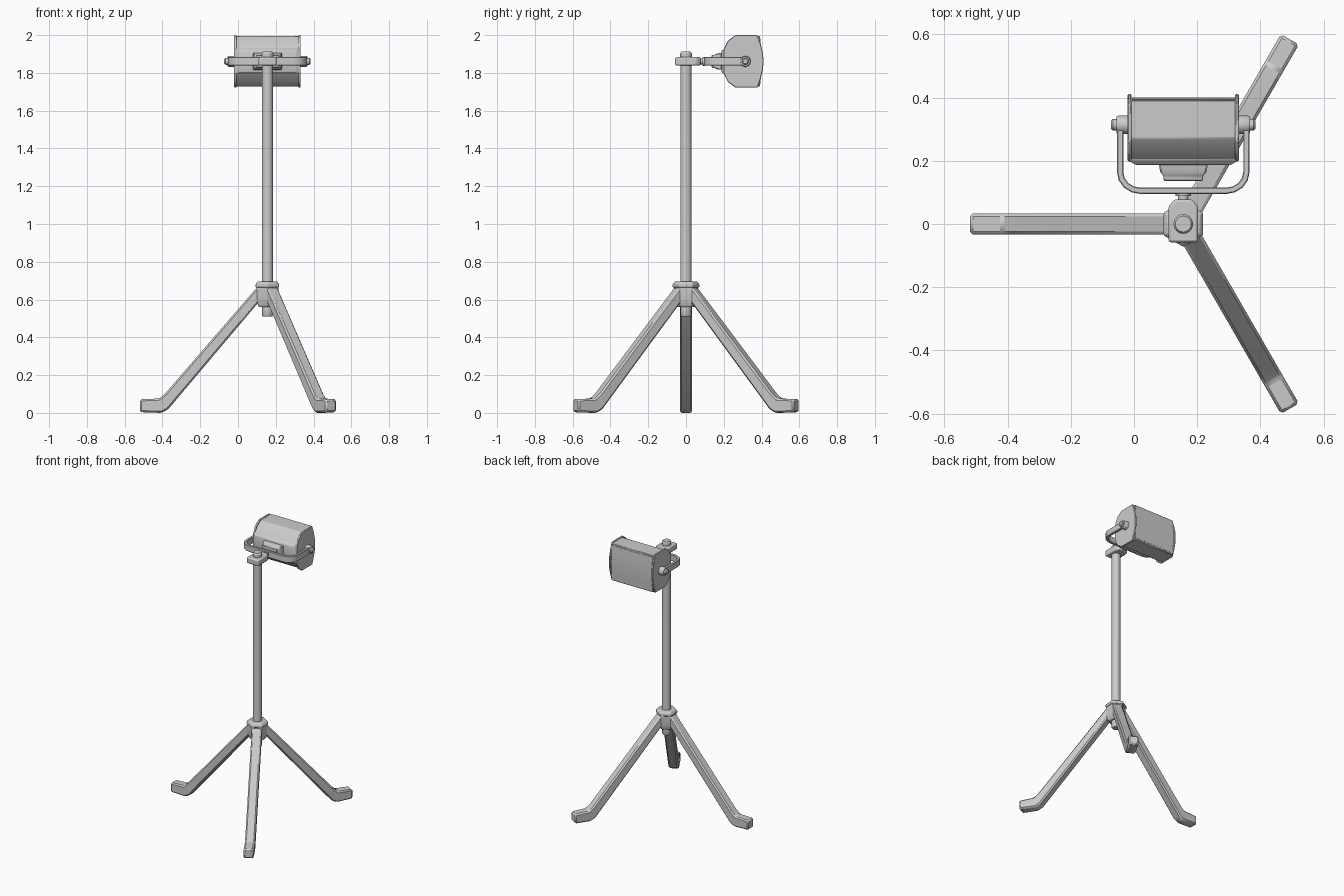
import bpy, bmesh
from math import pi, sin, cos, radians
from mathutils import Matrix, Vector

if "Cube" in bpy.data.objects:
    bpy.data.objects.remove(bpy.data.objects["Cube"])

PX = 0.156          # x of the pole axis (and lamp centre)
ZH = 1.861          # height of the lamp pivot


def finish(name, bm, bevel=0, segs=1, smooth=True):
    bmesh.ops.recalc_face_normals(bm, faces=bm.faces)
    me = bpy.data.meshes.new(name)
    bm.to_mesh(me)
    bm.free()
    ob = bpy.data.objects.new(name, me)
    bpy.context.collection.objects.link(ob)
    if bevel:
        m = ob.modifiers.new("bevel", 'BEVEL')
        m.width, m.segments, m.limit_method = bevel, segs, 'ANGLE'
        m.angle_limit = radians(25)
    if smooth:
        bpy.ops.object.select_all(action='DESELECT')
        ob.select_set(True)
        bpy.context.view_layer.objects.active = ob
        bpy.ops.object.shade_smooth_by_angle(angle=radians(32))
    return ob


def loft(name, rings, bevel=0, segs=1, smooth=True):
    """Skin a list of equal-length closed rings and cap both ends."""
    bm = bmesh.new()
    vs = [[bm.verts.new(p) for p in r] for r in rings]
    n = len(vs[0])
    for a, b in zip(vs, vs[1:]):
        for i in range(n):
            j = (i + 1) % n
            bm.faces.new((a[i], a[j], b[j], b[i]))
    bm.faces.new(vs[0][::-1])
    bm.faces.new(vs[-1])
    return finish(name, bm, bevel, segs, smooth)


def turned(name, prof, sides=24, axis='Z', at=(PX, 0, 0), rot=0, bevel=0):
    """Stack of rings from (radius, position) pairs along an axis."""
    def pt(r, h, a):
        c, s = r * cos(a), r * sin(a)
        v = {'Z': (c, s, h), 'X': (h, c, s), 'Y': (c, h, s)}[axis]
        return Vector(v) + Vector(at)
    return loft(name, [[pt(r, h, rot + 2 * pi * i / sides) for i in range(sides)]
                       for r, h in prof], bevel)


# Pole with top cap
turned("pole", [(.025, .51), (.03, .518), (.03, .56), (.029, .57), (.029, 1.9)])
turned("pole_cap", [(.031, 1.875), (.031, 1.903), (.025, 1.912)])

# Hexagonal hub with collar
turned("hub", [(.052, .56), (.06, .575), (.066, .6), (.066, .67)], 6, rot=pi / 2, bevel=.004)
turned("hub_collar", [(.072, .665), (.072, .682), (.06, .695)], 6, rot=pi / 2, bevel=.003)

# Three bent legs with flat feet, (radius, height) side profile
leg = [(.675, .004), (.675, .072), (.572, .076), (.542, .102),
       (.055, .665), (.03, .665), (.03, .57), (.05, .582), (.525, .02), (.56, .0)]
for k, ang in enumerate((60, 180, 300)):
    ob = loft(f"leg_{k + 1}", [[(r, s, z) for r, z in leg] for s in (-.033, .033)], .011)
    ob.matrix_world = Matrix.Translation((PX, 0, 0)) @ Matrix.Rotation(radians(ang), 4, 'Z')

# Clamp block on the pole, and its short stem to the yoke
clamp = [(-.047, -.058), (.047, -.058), (.047, .055), (.028, .078), (-.028, .078), (-.047, .055)]
loft("pole_clamp", [[(PX + x, y, z) for x, y in clamp] for z in (1.839, 1.883)], .008, 2)
turned("clamp_stem", [(.016, .07), (.016, .088), (.024, .088), (.024, .097)], 20, 'Y', (PX, 0, ZH))

# U-shaped yoke: flat bar swept around the lamp
half = [(.2, .312), (.2, .165)]
half += [(.135 + .065 * cos(a), .165 - .06 * sin(a)) for a in (pi / 8, pi / 4, 3 * pi / 8, pi / 2)]
path = [Vector(p) for p in half] + [Vector((-x, y)) for x, y in half[::-1]]
rings = []
for i, p in enumerate(path):
    d = (path[min(i + 1, len(path) - 1)] - path[max(i - 1, 0)]).normalized()
    n = Vector((-d.y, d.x)) * .01
    rings.append([(PX + q.x, q.y, ZH + h) for q, h in
                  ((p + n, -.023), (p + n, .023), (p - n, .023), (p - n, -.023))])
loft("yoke", rings, .003)

# Pivot bosses and knobs on both ends
for name, s in (("left", -1), ("right", 1)):
    prof = [(.029, .172), (.029, .205), (.025, .212), (.018, .212), (.018, .223), (.012, .229)]
    turned(f"pivot_{name}", [(r, s * h) for r, h in prof], 24, 'X', (PX, .314, ZH))

# Lamp housing: octagonal (y, offset from pivot) profile with chamfered ends
body = [(.393, .133), (.272, .133), (.238, .108), (.2, .06),
        (.2, -.06), (.238, -.108), (.272, -.133), (.393, -.133)]


def inset(x, k):
    return [(PX + x, .3 + (y - .3) * k, ZH + z * k) for y, z in body]


loft("lamp_housing", [inset(-.168, 1), inset(.168, 1)], .004)

# Side plates, bulging forward past the glass
plate = [(.262, .139), (.378, .139), (.396, .09), (.407, .045), (.411, 0),
         (.407, -.045), (.396, -.09), (.378, -.139), (.262, -.139),
         (.222, -.11), (.198, -.06), (.198, .06), (.222, .11)]
for name, s in (("left", -1), ("right", 1)):
    loft(f"side_plate_{name}", [[(PX + s * x, y, ZH + z) for y, z in plate]
                                for x in (.164, .176)], .003)

# Slightly bowed front glass
glass = [(.38, .125), (.394, .12), (.398, .06), (.4, 0), (.398, -.06), (.394, -.12), (.38, -.125)]
loft("front_glass", [[(PX + x, y, ZH + z) for y, z in glass] for x in (-.163, .163)])


# Stepped rear cover and tapered junction box
def rect(hx, hz, y):
    return [(PX + a * hx, y, ZH + b * hz) for a, b in ((-1, -1), (1, -1), (1, 1), (-1, 1))]


loft("rear_cover", [rect(.172, .07, .215), rect(.172, .066, .2), rect(.15, .055, .187)], .003)
loft("junction_box", [rect(.078, .045, .19), rect(.073, .042, .165), rect(.062, .034, .15),
                      rect(.062, .034, .136)], .004)
